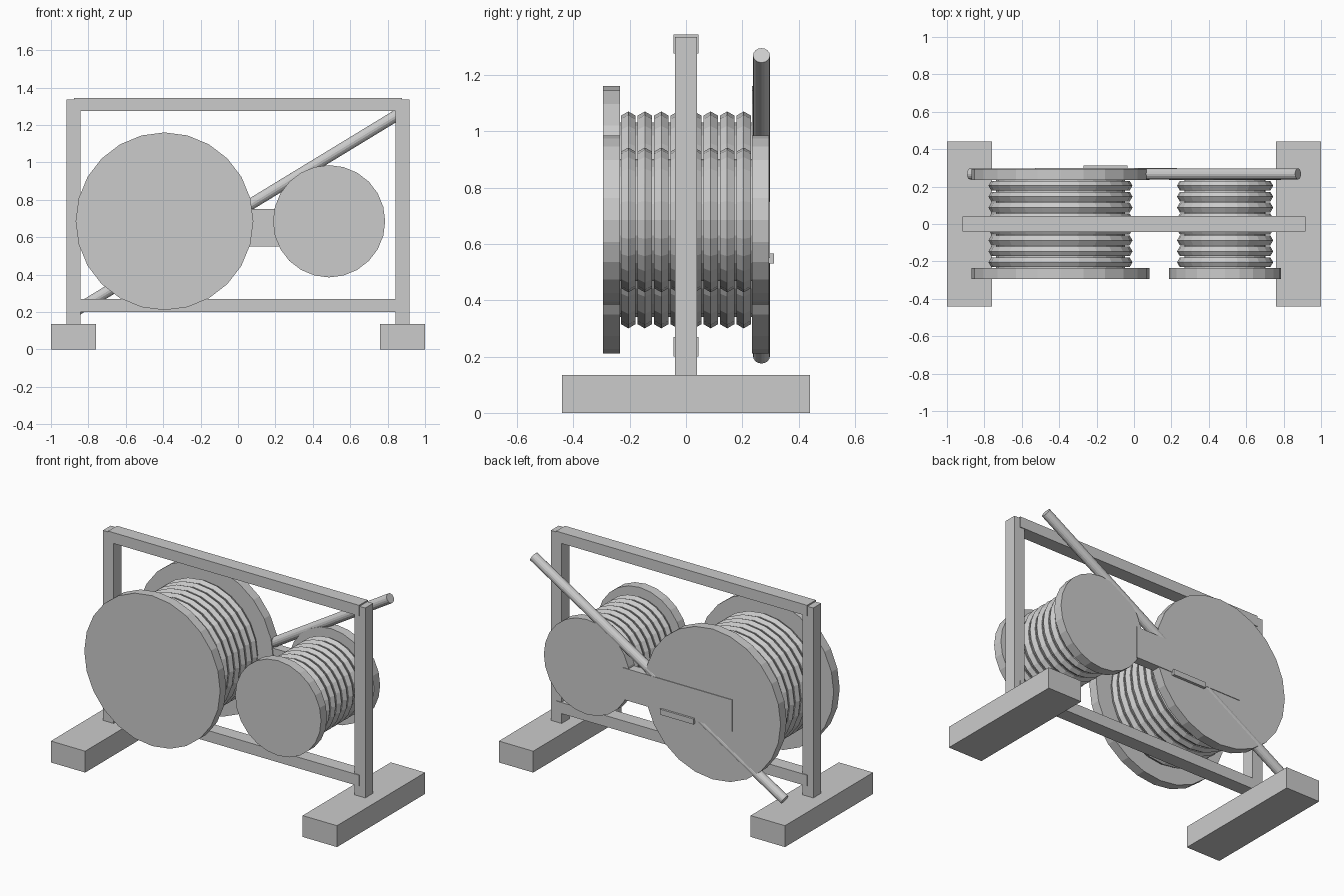
import bpy, math
from mathutils import Vector

if "Cube" in bpy.data.objects:
    bpy.data.objects.remove(bpy.data.objects["Cube"])

grey = bpy.data.materials.new("plain_grey")
grey.diffuse_color = (0.6, 0.6, 0.6, 1)
grey.use_nodes = True
grey.node_tree.nodes["Principled BSDF"].inputs["Base Color"].default_value = grey.diffuse_color


def finish(name):
    ob = bpy.context.object
    ob.name = name
    ob.data.materials.append(grey)
    return ob


def box(name, x0, x1, y0, y1, z0, z1):
    bpy.ops.mesh.primitive_cube_add(size=1)
    ob = finish(name)
    ob.location = ((x0 + x1) / 2, (y0 + y1) / 2, (z0 + z1) / 2)
    ob.scale = (x1 - x0, y1 - y0, z1 - z0)
    return ob


def rod(name, a, b, r, sides):
    a, b = Vector(a), Vector(b)
    d = b - a
    bpy.ops.mesh.primitive_cylinder_add(
        vertices=sides, radius=r, depth=d.length, location=(a + b) / 2,
        rotation=d.to_track_quat('Z', 'Y').to_euler())
    return finish(name)


# Frame: feet, posts and two long bars
for side, s in (("left", -1), ("right", 1)):
    box(side + "_foot", s * 0.76, s * 1.0, -0.44, 0.44, 0, 0.135)
    box(side + "_post", s * 0.842, s * 0.917, -0.039, 0.039, 0.135, 1.335)
box("top_bar", -0.877, 0.877, -0.044, 0.044, 1.275, 1.343)
box("bottom_bar", -0.877, 0.877, -0.044, 0.044, 0.2, 0.27)


# Cable drums: two flanges, a core and eight six-sided windings
def drum(name, x, flange_r, coil_r):
    z = 0.685
    for part, y in (("front", -0.265), ("back", 0.265)):
        rod(f"{name}_{part}_flange", (x, y - 0.03, z), (x, y + 0.03, z), flange_r, 24)
    rod(name + "_core", (x, -0.25, z), (x, 0.25, z), coil_r - 0.01, 24)
    for i in range(8):
        bpy.ops.mesh.primitive_torus_add(
            major_segments=24, minor_segments=6, major_radius=coil_r, minor_radius=0.03,
            location=(x, (i - 3.5) * 0.0585, z), rotation=(math.pi / 2, 0, 0))
        finish(f"{name}_winding_{i + 1}")


drum("large_drum", -0.393, 0.475, 0.355)
drum("small_drum", 0.487, 0.30, 0.227)

# Diagonal lever, backing plate and small catch at the rear
rod("diagonal_lever", (-0.877, 0.268, 0.201), (0.877, 0.268, 1.269), 0.03, 16)
box("back_plate", -0.53, 0.23, 0.24, 0.299, 0.55, 0.75)
box("plate_catch", -0.27, -0.035, 0.27, 0.312, 0.53, 0.565)
